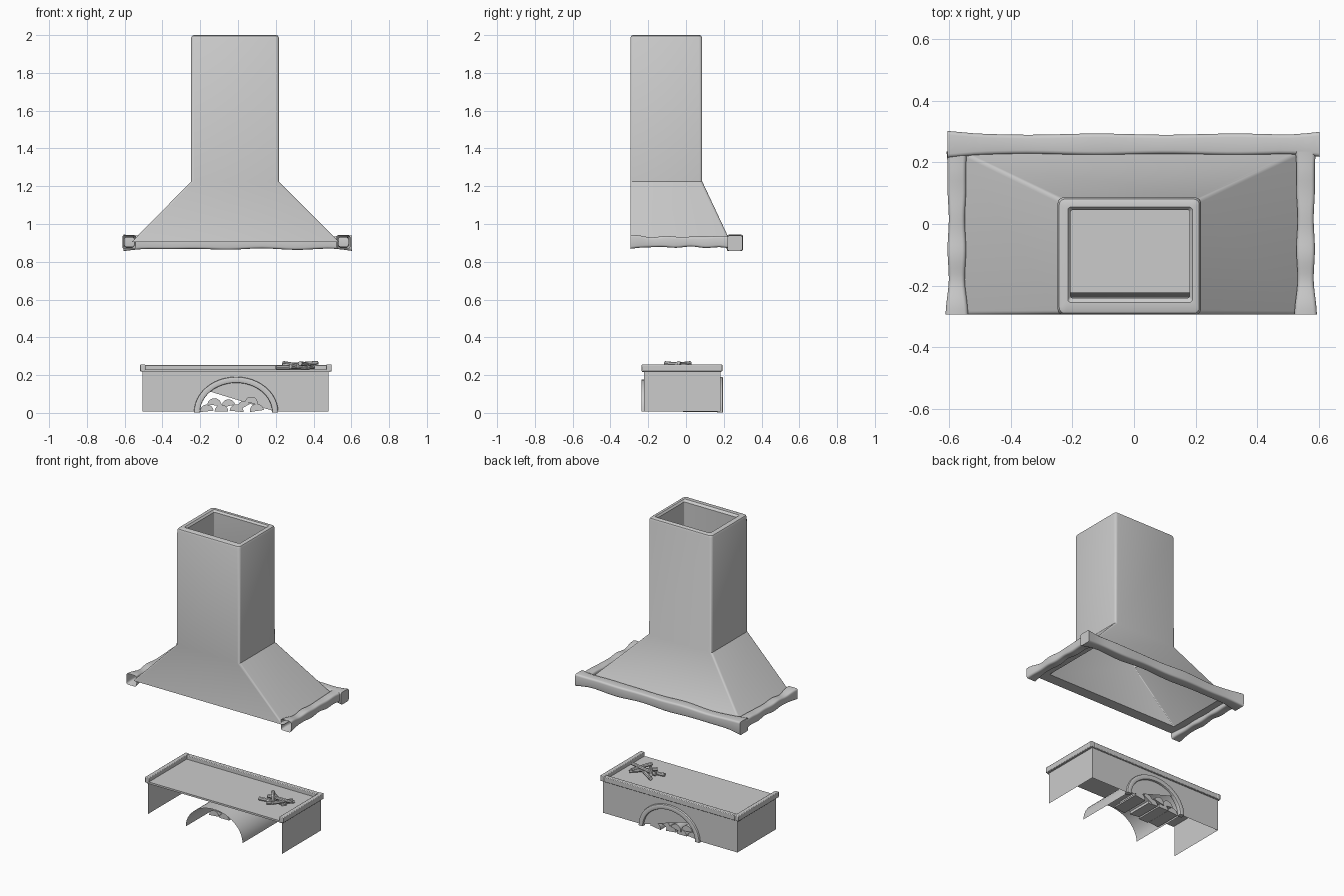
import bpy, bmesh, math, random
from mathutils import Vector, Matrix

if "Cube" in bpy.data.objects:
    bpy.data.objects.remove(bpy.data.objects["Cube"])

random.seed(4)


def finish(name, bm, angle=35):
    bmesh.ops.recalc_face_normals(bm, faces=bm.faces)
    me = bpy.data.meshes.new(name)
    bm.to_mesh(me)
    bm.free()
    ob = bpy.data.objects.new(name, me)
    bpy.context.collection.objects.link(ob)
    bpy.ops.object.select_all(action='DESELECT')
    ob.select_set(True)
    bpy.context.view_layer.objects.active = ob
    bpy.ops.object.shade_smooth_by_angle(angle=math.radians(angle))
    return ob


def box(name, lo, hi, bevel=0.0):
    bm = bmesh.new()
    lo, hi = Vector(lo), Vector(hi)
    size = hi - lo
    bmesh.ops.create_cube(bm, size=1, matrix=Matrix.Translation((lo + hi) / 2) @ Matrix.Diagonal((*size, 1)))
    ob = finish(name, bm)
    if bevel:
        m = ob.modifiers.new("bevel", 'BEVEL')
        m.width, m.segments = bevel, 2
    return ob


def rounded_rect(u0, u1, v0, v1, r, seg=4):
    pts = []
    for i, (cu, cv) in enumerate([(u1 - r, v1 - r), (u0 + r, v1 - r), (u0 + r, v0 + r), (u1 - r, v0 + r)]):
        for k in range(seg + 1):
            a = math.pi / 2 * (i + k / seg)
            pts.append((cu + r * math.cos(a), cv + r * math.sin(a)))
    return pts


def loft(name, rings, closed=False, caps=(False, False), cyclic=True):
    bm = bmesh.new()
    vs = [[bm.verts.new(p) for p in ring] for ring in rings]
    n = len(vs[0])
    pairs = list(zip(vs, vs[1:])) + ([(vs[-1], vs[0])] if closed else [])
    for a, b in pairs:
        for i in range(n if cyclic else n - 1):
            j = (i + 1) % n
            bm.faces.new((a[i], a[j], b[j], b[i]))
    for cap, ring in zip(caps, (vs[0], vs[-1])):
        if cap:
            bm.faces.new(ring)
    return finish(name, bm)


# Hollow hood and chimney: x0, x1, y0, y1, z, corner radius
hood = [(-.563, .537, -.295, .236, .905, .012), (-.248, .217, -.295, .086, 1.225, .015),
        (-.248, .217, -.295, .086, 1.985, .018), (-.243, .212, -.290, .081, 1.996, .018),
        (-.234, .203, -.281, .072, 2.0, .015), (-.215, .19, -.255, .055, 2.0, .01),
        (-.206, .181, -.24, .045, 1.988, .006), (-.206, .181, -.24, .045, 1.21, .006),
        (-.50, .475, -.222, .19, .905, .006)]
loft("hood_and_chimney",
     [[(u, v, z) for u, v in rounded_rect(x0, x1, y0, y1, r)] for x0, x1, y0, y1, z, r in hood], closed=True)


# Hand-hewn beams: square section, thick at the ends, wavy between
def beam(name, start, end, half, flare, caps, n=28):
    a, b = Vector(start), Vector(end)
    side = (b - a).normalized().cross(Vector((0, 0, 1)))
    rings = []
    for i in range(n + 1):
        t = i / n
        e = min(t, 1 - t) * (b - a).length
        h = half + flare * max(0, 1 - e / .11) ** 1.3
        h += .002 * math.sin(t * 17 + 1)
        c = a.lerp(b, t) + Vector((0, 0, .002 * math.sin(t * 23)))
        rings.append([c + side * u + Vector((0, 0, v)) for u, v in rounded_rect(-h, h, -h, h, .012, 3)])
    return loft(name, rings, caps=caps)


beam("mantel_beam", (-.607, .259, .9), (.603, .259, .9), .033, .009, (True, True))
beam("left_beam", (-.576, -.295, .905), (-.576, .235, .905), .028, .007, (False, True))
beam("right_beam", (.558, -.295, .905), (.558, .235, .905), .028, .007, (False, True))


# Hearth base: front panel with arched opening, side walls, open at the wall side
CX, ZB = -.01, .008


def arc(rx, rz, n=24):
    return [(CX - rx * math.cos(math.pi * i / n), ZB + rz * math.sin(math.pi * i / n)) for i in range(n + 1)]


bm = bmesh.new()
X0, X1, Y0, Y1, ZT = -.505, .48, -.222, .182, .222
panel = [(X0, ZB)] + arc(.205, .17) + [(X1, ZB), (X1, ZT), (X0, ZT)]
face = bm.faces.new([bm.verts.new((x, Y1, z)) for x, z in panel])
bmesh.ops.triangulate(bm, faces=[face])
for x in (X0, X1):
    bm.faces.new([bm.verts.new(p) for p in ((x, Y0, ZB), (x, Y1, ZB), (x, Y1, ZT), (x, Y0, ZT))])
bmesh.ops.remove_doubles(bm, verts=bm.verts, dist=1e-5)
finish("hearth_walls", bm)

loft("arch_vault", [[(x, y, z) for x, z in arc(.208, .168)] for y in (-.236, .18)], cyclic=False)

# Arch surround: rounded section swept round the opening
rings = []
for i in range(25):
    a = math.pi * i / 24
    d = (-math.cos(a), math.sin(a))
    rings.append([(CX + d[0] * (.207 + u), v, .003 + d[1] * (.172 + u))
                  for u, v in rounded_rect(-.016, .016, .165, .196, .006, 2)])
loft("arch_surround", rings, caps=(True, True))

# Hearth top and raised rim on three sides
box("hearth_top", (-.508, -.234, .217), (.484, .186, .229))
box("left_rim", (-.518, -.235, .219), (-.490, .192, .256), .004)
box("right_rim", (.467, -.235, .219), (.496, .192, .256), .004)
box("back_rim", (-.492, .163, .219), (.469, .192, .254), .004)

# Split logs stacked in the arch: x, z, radius, roll
logs = [(-.165, .008, .036, .1), (-.125, .04, .038, -.15), (-.088, .008, .036, 0), (-.05, .036, .036, .2),
        (-.008, .008, .037, -.1), (.032, .03, .034, .5), (.07, .052, .034, -.2), (.1, .01, .038, .15)]
for i, (x, z, r, roll) in enumerate(logs):
    prof = [(r * math.cos(math.pi * k / 8 + roll), r * math.sin(math.pi * k / 8 + roll)) for k in range(9)]
    y0, y1 = -.02 + random.uniform(0, .02), .165 + random.uniform(0, .015)
    loft(f"split_log_{i + 1}", [[(x + u, y, max(.001, z + v)) for u, v in prof] for y in (y0, y1)],
         caps=(True, True))

# Kindling on the hearth top: x, y, z, length, heading, tilt
sticks = [(.29, -.05, .24, .18, .15, .0), (.30, -.01, .242, .16, -.6, .03), (.34, -.04, .243, .17, .75, .02),
          (.33, -.03, .258, .19, -.1, -.08), (.36, -.05, .257, .14, 1.1, .07), (.28, -.03, .257, .13, -.95, .08)]
for i, (x, y, z, ln, head, tilt) in enumerate(sticks):
    bm = bmesh.new()
    mat = (Matrix.Translation((x, y, z)) @ Matrix.Rotation(head, 4, 'Z')
           @ Matrix.Rotation(math.pi / 2 + tilt, 4, 'Y'))
    bmesh.ops.create_cone(bm, cap_ends=True, segments=8, radius1=.012, radius2=.01, depth=ln, matrix=mat)
    finish(f"kindling_{i + 1}", bm)
